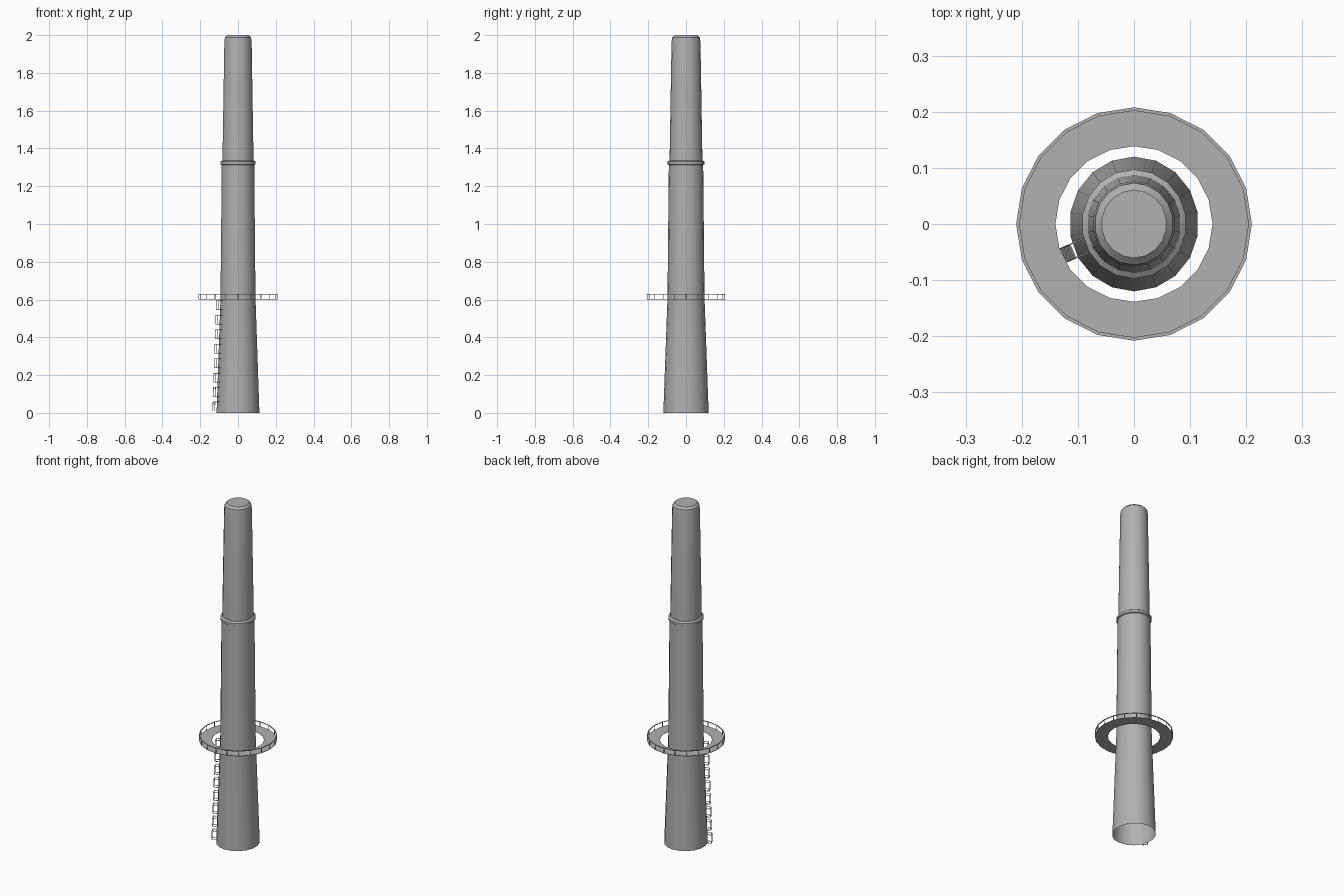
import bpy, bmesh, math
from mathutils import Vector, Matrix

if "Cube" in bpy.data.objects:
    bpy.data.objects.remove(bpy.data.objects["Cube"])

grey = bpy.data.materials.new("dark_grey")
grey.diffuse_color = (0.44, 0.44, 0.44, 1)
grey.use_nodes = True
grey.node_tree.nodes["Principled BSDF"].inputs["Base Color"].default_value = grey.diffuse_color


def finish(name, bm, smooth=None):
    me = bpy.data.meshes.new(name)
    bm.to_mesh(me)
    bm.free()
    me.materials.append(grey)
    ob = bpy.data.objects.new(name, me)
    bpy.context.collection.objects.link(ob)
    if smooth:
        bpy.ops.object.select_all(action='DESELECT')
        ob.select_set(True)
        bpy.context.view_layer.objects.active = ob
        bpy.ops.object.shade_smooth_by_angle(angle=math.radians(smooth))
    return ob


def lathe(bm, profile, n, sx=1.0, sy=1.0, start=0.0, closed=False, cap_top=False):
    """Revolve (radius, z) points around z; sx and sy squash the circle."""
    rings = []
    for r, z in profile:
        rings.append([bm.verts.new((r * sx * math.cos(start + 2 * math.pi * i / n),
                                    r * sy * math.sin(start + 2 * math.pi * i / n), z))
                      for i in range(n)])
    count = len(rings) if closed else len(rings) - 1
    for k in range(count):
        a, b = rings[k], rings[(k + 1) % len(rings)]
        for i in range(n):
            j = (i + 1) % n
            bm.faces.new((a[i], a[j], b[j], b[i]))
    if cap_top:
        bm.faces.new(rings[-1])


def bar(bm, p, q, w):
    """Thin square bar from p to q."""
    p, q = Vector(p), Vector(q)
    d = q - p
    m = (Matrix.Translation((p + q) / 2) @ d.to_track_quat('Z', 'Y').to_matrix().to_4x4()
         @ Matrix.Diagonal((w, w, d.length, 1)))
    bmesh.ops.create_cube(bm, size=1, matrix=m)


def ring_profile(r0, r1, z0, z1):
    return [(r1, z0), (r1, z1), (r0, z1), (r0, z0)]


# Tapered chimney shaft with collar and bevelled top, open underneath
shaft = [(0.12, 0), (0.098, 0.61), (0.091, 1.313), (0.0972, 1.316), (0.0972, 1.330),
         (0.087, 1.337), (0.0765, 1.965), (0.073, 1.988), (0.0605, 2.0)]
bm = bmesh.new()
lathe(bm, shaft, 18, sx=0.96, start=math.pi / 2, cap_top=True)
finish("chimney_shaft", bm, 35)

# Ring walkway
N = 20
SY = 0.99
bm = bmesh.new()
lathe(bm, ring_profile(0.14, 0.21, 0.600, 0.602), N, sy=SY, closed=True)
finish("walkway_deck", bm)

# Handrail and posts
bm = bmesh.new()
lathe(bm, ring_profile(0.204, 0.21, 0.628, 0.630), N, sy=SY, closed=True)
for i in range(N):
    a = 2 * math.pi * i / N
    x, y = 0.207 * math.cos(a), 0.207 * SY * math.sin(a)
    bar(bm, (x, y, 0.602), (x, y, 0.629), 0.003)
finish("walkway_railing", bm)

# Ladder of stepped staples following the taper
ang = math.radians(204)
out = Vector((math.cos(ang), math.sin(ang), 0))
side = Vector((-out.y, out.x, 0))


def ladder_point(reach, s, z):
    wall = 0.116 - 0.022 * z / 0.61
    return out * (wall + reach) + side * s + Vector((0, 0, z))


bm = bmesh.new()
W, REACH, HALF = 0.0025, 0.025, 0.013
for k in range(8):
    z0 = 0.01 + k * 0.0765
    for z in (z0, z0 + 0.048):
        for s in (-HALF, HALF):
            bar(bm, ladder_point(0, s, z), ladder_point(REACH, s, z), W)
        bar(bm, ladder_point(REACH, -HALF, z), ladder_point(REACH, HALF, z), W)
    for s in (-HALF, HALF):
        bar(bm, ladder_point(REACH, s, z0), ladder_point(REACH, s, z0 + 0.048), W)
finish("ladder", bm)
